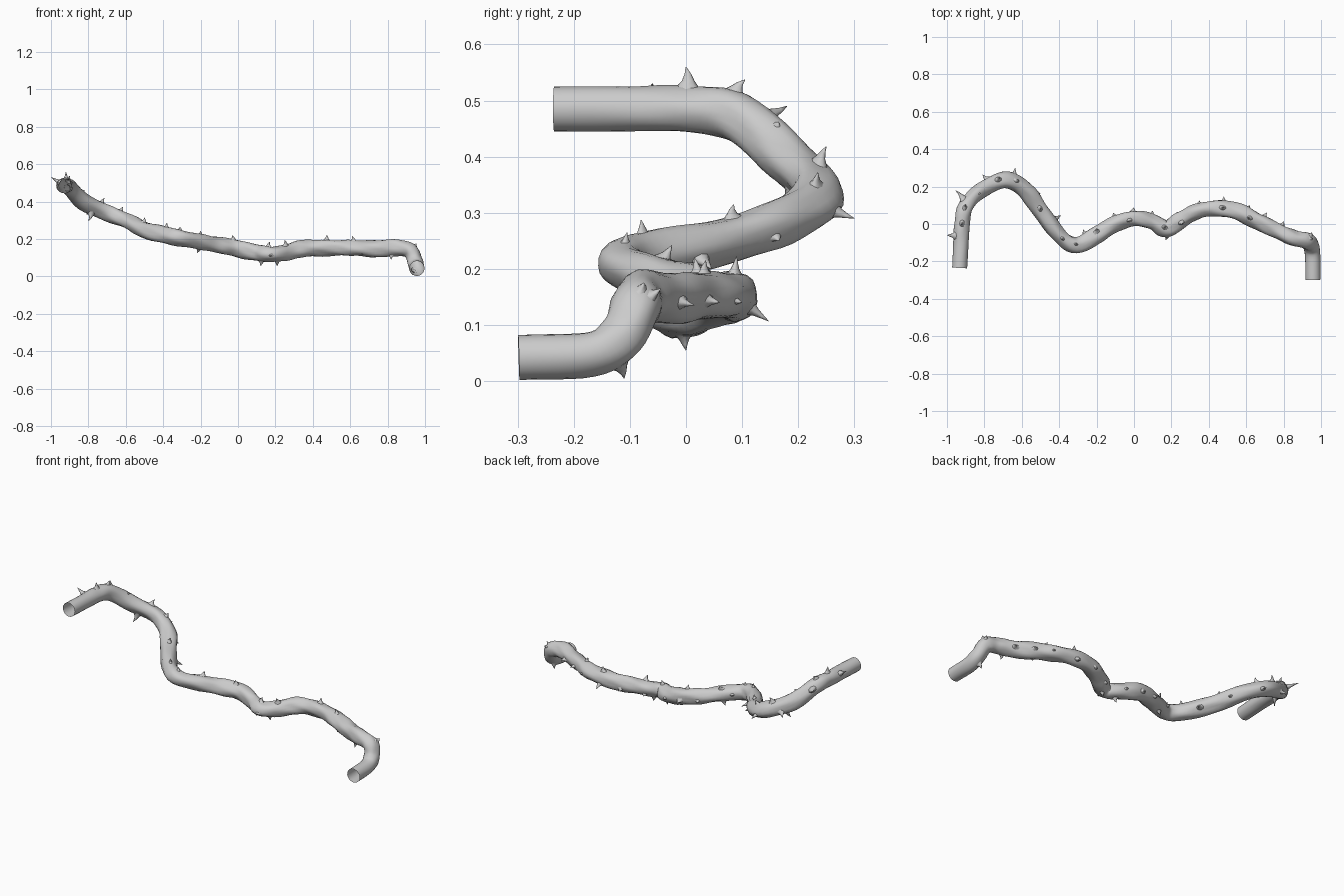
import bpy, bmesh, math
from mathutils import Vector

if "Cube" in bpy.data.objects:
    bpy.data.objects.remove(bpy.data.objects["Cube"])

# Centre line of the vine
PATH = [Vector(p) for p in [
    (-.932, -.235, .485), (-.925, -.1, .485), (-.92, .0, .485), (-.9, .09, .472),
    (-.82, .18, .395), (-.69, .235, .335), (-.58, .18, .29), (-.5, .07, .25),
    (-.4, -.06, .222), (-.31, -.113, .205), (-.2, -.06, .185), (-.1, .0, .165),
    (0, .03, .15), (.1, .01, .125), (.175, -.025, .118), (.25, .02, .127),
    (.33, .065, .145), (.43, .085, .152), (.55, .067, .152), (.65, .02, .15),
    (.75, -.03, .148), (.85, -.075, .152), (.922, -.088, .135), (.947, -.115, .08),
    (.955, -.17, .048), (.957, -.298, .042)]]

# Thorn tips
TIPS = [Vector(p) for p in [
    (-1.0, -.06, .53), (-.92, 0, .56), (-.9, .105, .537), (-.955, .18, .49),
    (-.82, .165, .462), (-.81, .265, .33), (-.8, .17, .295), (-.715, .25, .418),
    (-.635, .3, .29), (-.615, .235, .372), (-.5, .165, .25), (-.5, .085, .315),
    (-.39, .045, .2), (-.38, -.08, .287), (-.31, -.105, .265), (-.27, -.03, .2),
    (-.22, -.05, .125), (-.2, -.025, .242), (-.11, .06, .15), (-.03, .015, .22),
    (0, .088, .13), (.1, .07, .12), (.12, 0, .055), (.17, -.015, .185),
    (.17, -.085, .11), (.21, .0, .055), (.23, .065, .1), (.25, -.005, .195),
    (.35, .125, .12), (.48, .147, .107), (.475, .09, .222), (.62, .1, .14),
    (.61, .035, .215), (.71, .06, .14), (.66, -.025, .115), (.8, .015, .135),
    (.82, -.09, .09), (.95, -.045, .165), (.955, -.075, .175), (.93, -.11, .005)]]


def sample(pts, n):
    # Catmull-Rom through the points
    p = [2 * pts[0] - pts[1]] + pts + [2 * pts[-1] - pts[-2]]
    out = []
    for i in range(1, len(p) - 2):
        a, b, c, d = p[i - 1:i + 3]
        for k in range(n):
            t = k / n
            out.append(.5 * (2 * b + (c - a) * t + (2 * a - 5 * b + 4 * c - d) * t * t
                             + (3 * b - a - 3 * c + d) * t ** 3))
    return out + [pts[-1]]


def radius(t, ang):
    # Lumpy, slowly twisting bark that fades to round at both ends
    fade = min(1, 6 * min(t, 1 - t))
    lump = (.06 * math.sin(2 * ang + 38 * t) + .04 * math.sin(3 * ang - 61 * t)
            + .035 * math.sin(5 * ang + 90 * t) + .03 * math.sin(130 * t))
    return .040 + fade * (.003 + .045 * lump)


def skin(bm, rings):
    for a, b in zip(rings, rings[1:]):
        n = len(a)
        for i in range(n):
            bm.faces.new((a[i], a[(i + 1) % n], b[(i + 1) % n], b[i]))


def finish(bm, name):
    bmesh.ops.recalc_face_normals(bm, faces=bm.faces)
    me = bpy.data.meshes.new(name)
    bm.to_mesh(me)
    bm.free()
    ob = bpy.data.objects.new(name, me)
    bpy.context.collection.objects.link(ob)
    for f in me.polygons:
        f.use_smooth = True


# Vine stem: open tube swept along the centre line
line = sample(PATH, 6)
N = len(line)
bm = bmesh.new()
rings, up = [], Vector((0, 0, 1))
for i, c in enumerate(line):
    tan = (line[min(i + 1, N - 1)] - line[max(i - 1, 0)]).normalized()
    up = (up - tan * up.dot(tan)).normalized()
    side = tan.cross(up)
    ring = []
    for k in range(20):
        a = 2 * math.pi * k / 20
        ring.append(bm.verts.new(c + (up * math.sin(a) + side * math.cos(a)) * radius(i / (N - 1), a)))
    rings.append(ring)
skin(bm, rings)
finish(bm, "vine_stem")

# Thorns: flared, slightly bent spikes growing out of the stem
bm = bmesh.new()
for j, tip in enumerate(TIPS):
    i = min(range(N), key=lambda q: (line[q] - tip).length)
    tan = (line[min(i + 1, N - 1)] - line[max(i - 1, 0)]).normalized()
    out = (tip - line[i]).normalized()
    root = line[i] + out * .032
    side = out.cross(tan).normalized()
    along = side.cross(out)
    length = (tip - root).length
    bend = along * .006 * math.sin(j * 2.4)
    rings = []
    for h, r in ((0, .023), (.2, .016), (.42, .0095), (.7, .005), (1, .0006)):
        c = root + out * length * h + bend * 4 * h * (1 - h)
        rings.append([bm.verts.new(c + along * 1.2 * r * math.cos(k * math.pi / 4)
                                   + side * .8 * r * math.sin(k * math.pi / 4)) for k in range(8)])
    skin(bm, rings)
    bm.faces.new(rings[-1])
finish(bm, "thorns")
